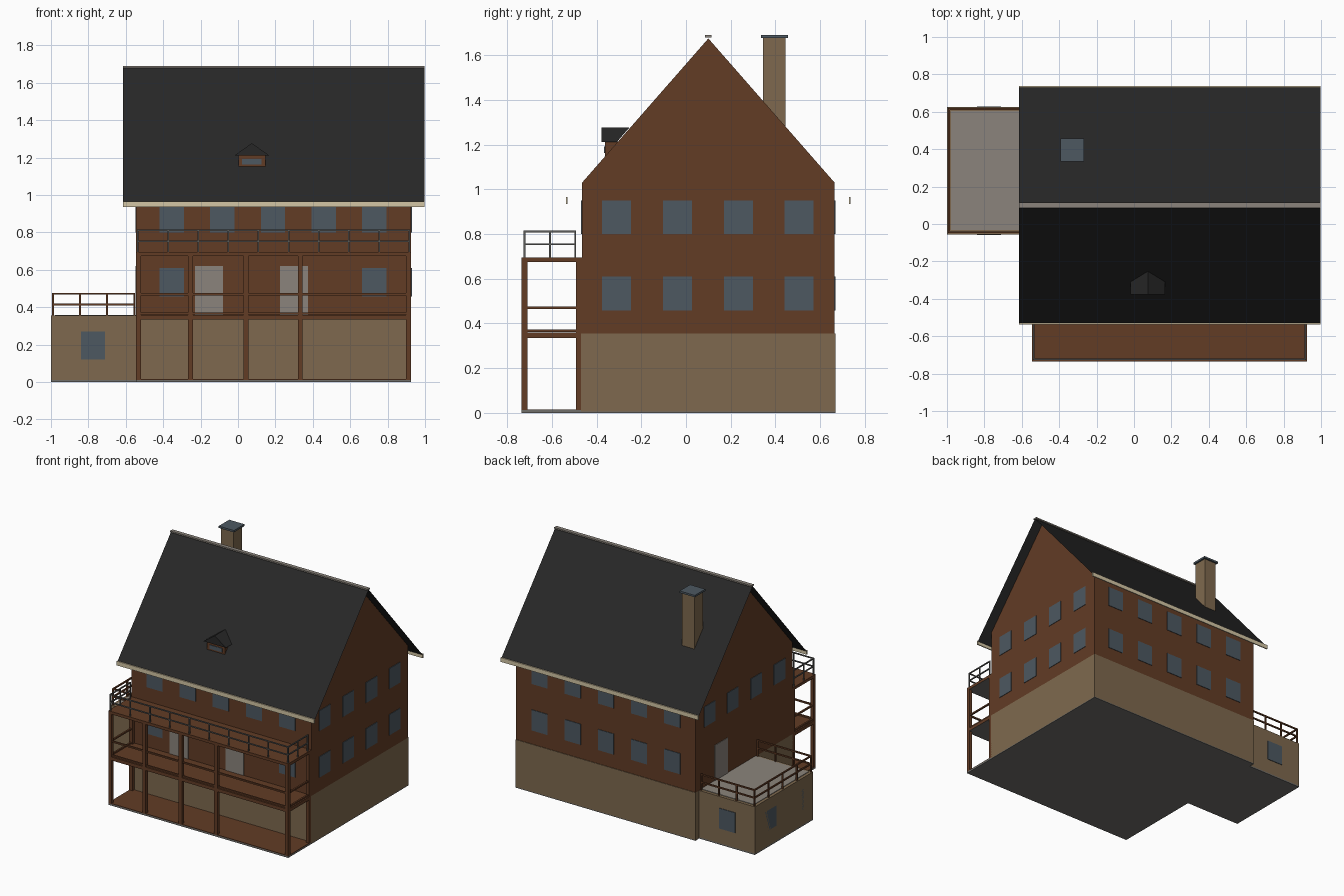
import bpy, bmesh
from mathutils import Vector

cube = bpy.data.objects.get("Cube")
if cube:
    bpy.data.objects.remove(cube, do_unlink=True)


def material(name, r, g, b):
    lin = [(c / 255 / 12.92) if c < 11 else ((c / 255 + 0.055) / 1.055) ** 2.4 for c in (r, g, b)]
    m = bpy.data.materials.new(name)
    m.use_nodes = True
    m.diffuse_color = (*lin, 1)
    m.node_tree.nodes["Principled BSDF"].inputs["Base Color"].default_value = (*lin, 1)
    return m


WOOD = material("brown wood", 98, 60, 37)
STONE = material("tan stone", 126, 105, 78)
GLASS = material("blue grey glass", 77, 88, 97)
ROOF = material("black roof", 39, 39, 39)
PALE = material("pale grey", 139, 132, 124)
CREAM = material("cream gutter", 212, 198, 165)
METAL = material("grey metal", 92, 92, 90)
SLAB = material("dark slab", 112, 110, 106)


def finish(name, bm, *mats):
    bmesh.ops.recalc_face_normals(bm, faces=bm.faces)
    if len(mats) > 1:
        for f in bm.faces:
            f.material_index = 0 if f.normal.z > -0.5 else 1
    me = bpy.data.meshes.new(name)
    bm.to_mesh(me)
    bm.free()
    for m in mats:
        me.materials.append(m)
    ob = bpy.data.objects.new(name, me)
    bpy.context.collection.objects.link(ob)
    return ob


def boxes(name, parts, *mats):
    """Each part is x0, x1, y0, y1, z0, z1."""
    bm = bmesh.new()
    for x0, x1, y0, y1, z0, z1 in parts:
        vs = bmesh.ops.create_cube(bm, size=1)["verts"]
        for v in vs:
            v.co = Vector((x1 if v.co.x > 0 else x0, y1 if v.co.y > 0 else y0, z1 if v.co.z > 0 else z0))
    return finish(name, bm, *mats)


def prism(name, profile, x0, x1, mat, closed=True):
    """Extrude a y-z profile along x."""
    bm = bmesh.new()
    a, b = [[bm.verts.new((x, y, z)) for y, z in profile] for x in (x0, x1)]
    n = len(profile)
    for i in range(n if closed else n - 1):
        j = (i + 1) % n
        bm.faces.new((a[i], a[j], b[j], b[i]))
    if closed:
        bm.faces.new(a)
        bm.faces.new(b)
    return finish(name, bm, mat)


# Main dimensions
L, R = -0.545, 0.925          # house ends
F, B = -0.465, 0.665          # house front and back
RIDGE, BASE, EAVE = 0.1, 0.355, 1.03
RL, RR = -0.615, 0.998        # roof ends
PF = -0.735                   # balcony front
AL, AF, AB = -1.0, -0.055, 0.625   # annex
T = 0.004                     # plate thickness

# House body, stone base, ground slab
prism("house_walls", [(F, BASE), (B, BASE), (B, EAVE), (RIDGE, 1.675), (F, EAVE)], L, R, WOOD)
boxes("stone_base", [(L, R, F - T, B + T, 0.006, BASE)], STONE)
boxes("base_slab", [(L, R, F - T, B + T, 0, 0.006), (AL, L, AF, AB, 0, 0.01)], SLAB)
boxes("annex_walls", [(AL, L, AF, AB, 0.01, BASE)], STONE)
boxes("annex_floor", [(AL + 0.022, L, AF + 0.022, AB - 0.022, BASE, BASE + T)], PALE)

# Roof sheets, ridge cap, gutters
prism("main_roof", [(-0.533, 0.955), (RIDGE, 1.682), (0.733, 0.955)], RL, RR, ROOF, closed=False)
boxes("ridge_cap", [(RL, RR, RIDGE - 0.014, RIDGE + 0.014, 1.68, 1.69)], PALE)
boxes("gutters", [(RL, RR, y - T, y + T, 0.935, 0.966) for y in (-0.533, 0.733)], CREAM)

# Chimney
boxes("chimney_shaft", [(-0.38, -0.28, 0.345, 0.445, 1.2, 1.676)], STONE)
boxes("chimney_cap", [(-0.392, -0.268, 0.335, 0.457, 1.676, 1.69)], GLASS)

# Dormer
boxes("dormer_walls", [(0.002, 0.146, -0.362, -0.28, 1.145, 1.215)], WOOD)
boxes("dormer_window", [(0.022, 0.126, -0.362 - T, -0.362, 1.163, 1.192)], GLASS)
bm = bmesh.new()
front = [bm.verts.new((x, -0.378, z)) for x, z in ((-0.018, 1.212), (0.166, 1.212), (0.074, 1.277))]
back = [bm.verts.new((v.co.x, RIDGE - (1.682 - v.co.z) / 1.148, v.co.z)) for v in front]
bm.faces.new(front)
bm.faces.new(back)
for i in range(3):
    j = (i + 1) % 3
    bm.faces.new((front[i], front[j], back[j], back[i]))
finish("dormer_roof", bm, ROOF)


# Windows and doors as thin plates on walls
def plate_y(x, y, w, z0, z1):
    return (x - w / 2, x + w / 2, y - T, y + T, z0, z1)


def plate_x(x, y, w, z0, z1):
    return (x - T, x + T, y - w / 2, y + w / 2, z0, z1)


LOW, HIGH, W = (0.457, 0.61), (0.8, 0.95), 0.13
cols = [-0.355 + 0.271 * i for i in range(5)]
rows_y = [-0.31 + 0.272 * i for i in range(4)]
boxes("front_windows", [plate_y(x, F, W, *HIGH) for x in cols]
      + [plate_y(x, F, W, *LOW) for x in (cols[0], cols[4])], GLASS)
boxes("back_windows", [plate_y(x, B, W, *z) for x in cols for z in (LOW, HIGH)], GLASS)
boxes("right_end_windows", [plate_x(R, y, W, *z) for y in rows_y for z in (LOW, HIGH)], GLASS)
boxes("left_end_windows", [plate_x(L, y, W, *HIGH) for y in rows_y], GLASS)
boxes("annex_windows", [plate_y(-0.775, y, W, 0.12, 0.27) for y in (AF, AB)]
      + [plate_x(AL + T, y, W, 0.12, 0.27) for y in (0.12, 0.44)], GLASS)
boxes("front_doors", [plate_y(x, F, 0.15, BASE, 0.62) for x in (-0.155, 0.3)], PALE)
boxes("terrace_door", [plate_x(L, 0.37, 0.15, BASE, 0.62)], PALE)

# Balcony decks and posts
P = 0.026
boxes("porch_floor", [(L, R, PF, F, 0.012, 0.016)], WOOD)
boxes("porch_slab", [(L, R, PF, F, 0, 0.012)], SLAB)
boxes("balcony_decks", [(L, R, PF, F, 0.334, 0.359), (L, R, PF, F, 0.674, 0.695)], WOOD, SLAB)
xs = (L, -0.266, 0.03, 0.32, R - P)
boxes("balcony_posts", [(x, x + P, PF, PF + P, 0.016, 0.68) for x in xs]
      + [(x, x + P, F - P, F, 0.016, 0.68) for x in (L, R - P)], WOOD)
rails = []
for z0, z1 in ((0.362, 0.372), (0.464, 0.475)):
    rails.append((L, R, PF + 0.006, PF + 0.018, z0, z1))
    rails += [(x, x + 0.012, PF, F, z0, z1) for x in (L + 0.006, R - 0.018)]
boxes("balcony_rails", rails, WOOD)


# Railings: posts at points along a path of straight runs, with two bars
def railing(name, path, counts, z0, heights, t, mat):
    parts = []
    for (ax, ay), (bx, by), n in zip(path, path[1:], counts):
        for h in heights:
            parts.append((min(ax, bx) - t, max(ax, bx) + t, min(ay, by) - t, max(ay, by) + t, h - 2 * t, h))
        for i in range(n + 1):
            x, y = ax + (bx - ax) * i / n, ay + (by - ay) * i / n
            parts.append((x - t, x + t, y - t, y + t, z0, heights[0]))
    return boxes(name, parts, mat)


railing("upper_balcony_railing",
        [(L + 0.01, F - 0.03), (L + 0.01, PF + 0.012), (R - 0.01, PF + 0.012), (R - 0.01, F - 0.03)],
        (2, 9, 2), 0.695, (0.816, 0.758), 0.004, METAL)
railing("terrace_railing",
        [(L - 0.01, AF + 0.011), (AL + 0.011, AF + 0.011), (AL + 0.011, AB - 0.011), (L - 0.01, AB - 0.011)],
        (3, 4, 3), BASE, (0.477, 0.42), 0.005, WOOD)
